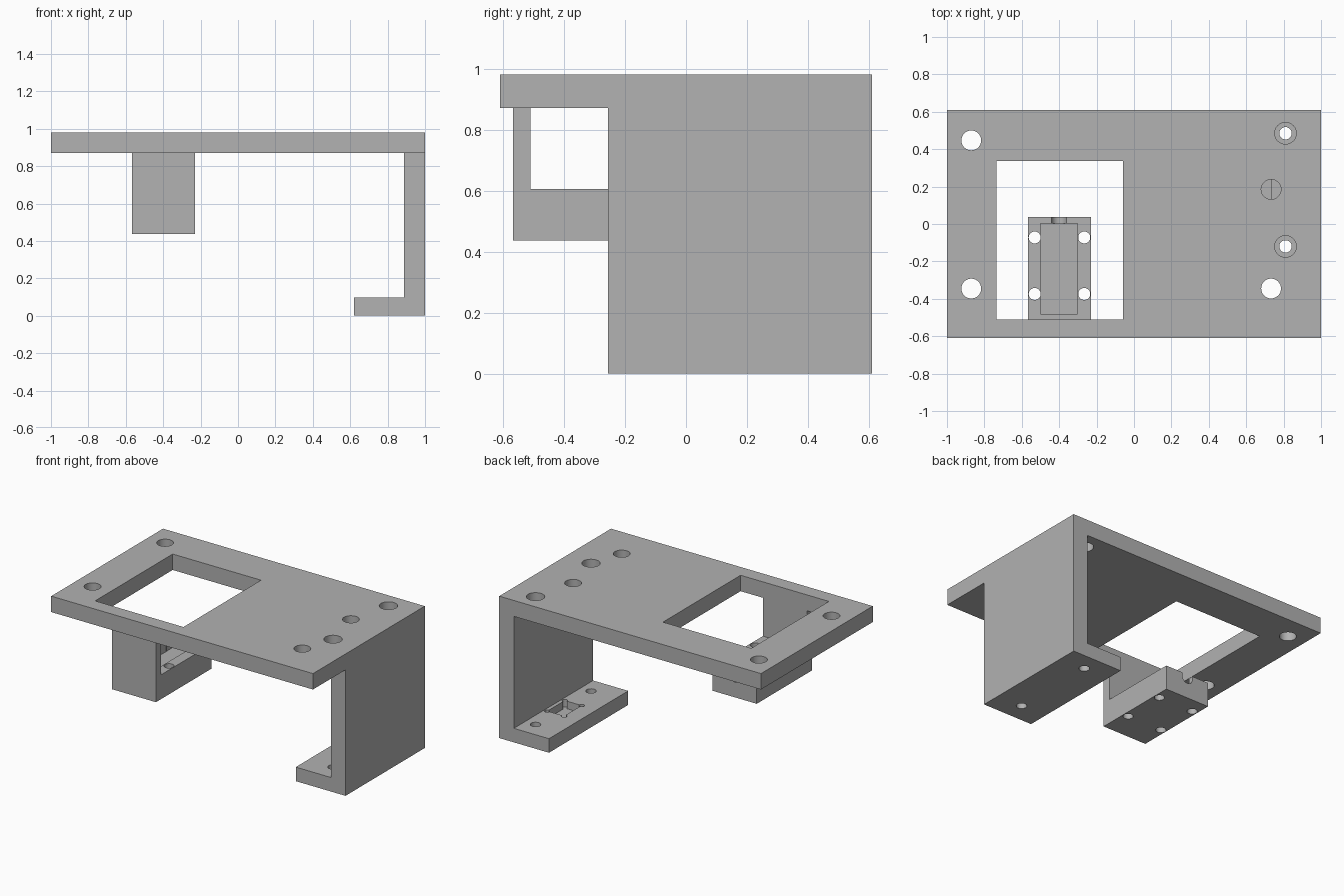
import bpy, bmesh, math

cube = bpy.data.objects.get("Cube")
if cube:
    bpy.data.objects.remove(cube, do_unlink=True)

grey = bpy.data.materials.new("plain grey")
grey.use_nodes = True
grey.diffuse_color = (0.445, 0.445, 0.445, 1)
grey.node_tree.nodes["Principled BSDF"].inputs["Base Color"].default_value = (0.445, 0.445, 0.445, 1)


def finish(name, bm):
    mesh = bpy.data.meshes.new(name)
    bm.to_mesh(mesh)
    bm.free()
    mesh.materials.append(grey)
    ob = bpy.data.objects.new(name, mesh)
    bpy.context.collection.objects.link(ob)
    return ob


def box(name, x, y, z):
    """Box from (low, high) ranges."""
    bm = bmesh.new()
    bmesh.ops.create_cube(bm, size=1)
    for v in bm.verts:
        v.co = [r[0] if c < 0 else r[1] for c, r in zip(v.co, (x, y, z))]
    return finish(name, bm)


def rod(name, x, y, z, radius, length, along_y=False):
    """Cylinder centred on a point, upright or lying along y."""
    bm = bmesh.new()
    bmesh.ops.create_cone(bm, cap_ends=True, segments=32, radius1=radius, radius2=radius, depth=length)
    ob = finish(name, bm)
    ob.location = (x, y, z)
    if along_y:
        ob.rotation_euler.x = math.pi / 2
    return ob


def combine(target, tool, operation):
    bpy.context.view_layer.update()
    mod = target.modifiers.new(operation.title(), 'BOOLEAN')
    mod.operation, mod.solver, mod.object = operation, 'EXACT', tool
    with bpy.context.temp_override(object=target, active_object=target, selected_objects=[target]):
        bpy.ops.object.modifier_apply(modifier=mod.name)
    bpy.data.objects.remove(tool, do_unlink=True)


def cut(target, tool):
    combine(target, tool, 'DIFFERENCE')


# Top plate with window
PLATE_Z = (0.87, 0.98)
body = box("bracket_body", (-1, 1), (-0.61, 0.61), PLATE_Z)
cut(body, box("window_cutter", (-0.735, -0.06), (-0.51, 0.337), (0.8, 1.1)))

# Plate mounting holes and screwdriver access holes
for x, y, r in ((-0.87, 0.447, 0.053), (-0.87, -0.345, 0.053), (0.733, 0.185, 0.053),
                (0.733, -0.345, 0.053), (0.81, 0.485, 0.058), (0.81, -0.12, 0.058)):
    cut(body, rod("plate_hole_cutter", x, y, 0.925, r, 0.2))

# Side leg: L-shaped wall and foot
leg = box("side_leg", (0.62, 1), (-0.255, 0.61), (0, 0.87))
cut(leg, box("leg_space_cutter", (0.5, 0.888), (-0.5, 0.8), (0.097, 1)))
for y in (0.485, -0.12):
    cut(leg, rod("foot_hole_cutter", 0.81, y, 0.05, 0.033, 0.2))

# Shallow foot pocket with relieved corners
px, py = (0.735, 0.863), (0.09, 0.28)
cut(leg, box("foot_pocket_cutter", px, py, (0.045, 0.15)))
for x in px:
    for y in py:
        cut(leg, rod("foot_relief_cutter", x, y, 0.0975, 0.018, 0.105))

# Hanging holder: front strap and cradle
holder = box("hanging_holder", (-0.567, -0.23), (-0.567, 0.038), (0.437, 0.87))
cut(holder, box("holder_space_cutter", (-0.8, 0), (-0.51, 0.2), (0.605, 1)))
cut(holder, box("cradle_cutter", (-0.5, -0.303), (-0.48, 0.004), (0.525, 0.7)))
for x in (-0.531, -0.266):
    for y in (-0.072, -0.374):
        cut(holder, rod("cradle_hole_cutter", x, y, 0.5, 0.032, 0.3))

# Rounded shaft notch in the back of the cradle
cut(holder, box("notch_cutter", (-0.441, -0.36), (-0.02, 0.1), (0.582, 0.7)))
cut(holder, rod("notch_round_cutter", -0.4005, 0.04, 0.582, 0.0405, 0.12, along_y=True))

# Join into one solid and tidy flat areas
combine(body, leg, 'UNION')
combine(body, holder, 'UNION')
bm = bmesh.new()
bm.from_mesh(body.data)
bmesh.ops.remove_doubles(bm, verts=bm.verts, dist=0.0001)
bmesh.ops.dissolve_limit(bm, angle_limit=math.radians(1), verts=bm.verts, edges=bm.edges)
bm.to_mesh(body.data)
bm.free()
for face in body.data.polygons:
    face.material_index = 0

bpy.ops.object.select_all(action='DESELECT')
body.select_set(True)
bpy.context.view_layer.objects.active = body
bpy.ops.object.shade_smooth_by_angle(angle=math.radians(30))
